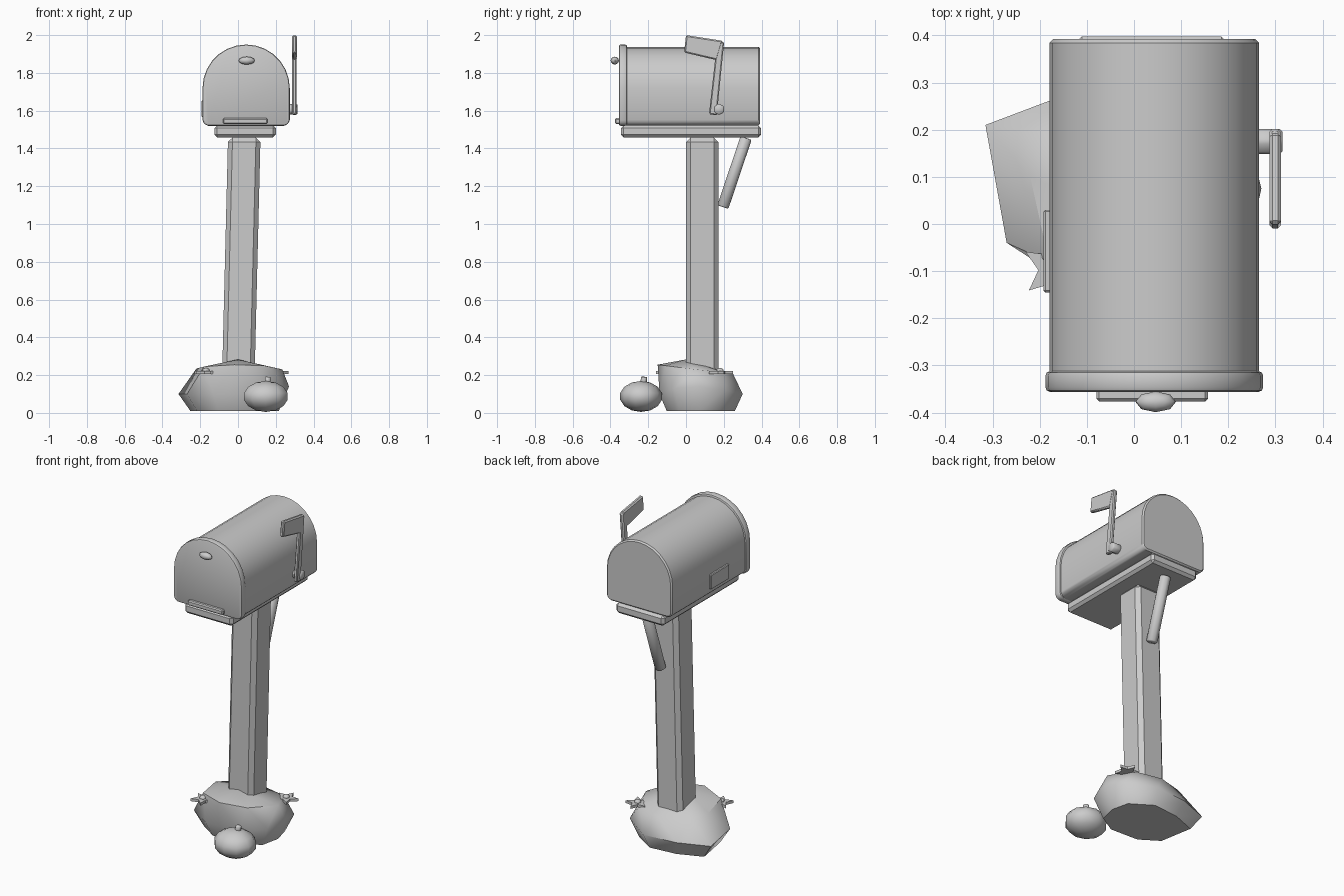
import bpy, bmesh, math
from mathutils import Vector, Matrix

if "Cube" in bpy.data.objects:
    bpy.data.objects.remove(bpy.data.objects["Cube"])


def finish(name, bm, bevel=0, segs=1, angle=35):
    bmesh.ops.recalc_face_normals(bm, faces=bm.faces)
    if bevel:
        edges = [e for e in bm.edges if e.calc_face_angle(0) > 0.6]
        bmesh.ops.bevel(bm, geom=edges, offset=bevel, segments=segs,
                        affect='EDGES', profile=0.5, clamp_overlap=True)
    me = bpy.data.meshes.new(name)
    bm.to_mesh(me)
    bm.free()
    ob = bpy.data.objects.new(name, me)
    bpy.context.collection.objects.link(ob)
    bpy.ops.object.select_all(action='DESELECT')
    ob.select_set(True)
    bpy.context.view_layer.objects.active = ob
    bpy.ops.object.shade_smooth_by_angle(angle=math.radians(angle))
    return ob


def box(name, lo, hi, bevel=0.0, segs=1):
    lo, hi = Vector(lo), Vector(hi)
    bm = bmesh.new()
    bmesh.ops.create_cube(bm, size=1, matrix=Matrix.Translation((lo + hi) / 2)
                          @ Matrix.Diagonal((*(hi - lo), 1)))
    return finish(name, bm, bevel, segs)


def prism(name, pts, vec, bevel=0.0, segs=1):
    bm = bmesh.new()
    f = bm.faces.new([bm.verts.new(p) for p in pts])
    r = bmesh.ops.extrude_face_region(bm, geom=[f])
    bmesh.ops.translate(bm, vec=vec, verts=[v for v in r['geom']
                                            if isinstance(v, bmesh.types.BMVert)])
    return finish(name, bm, bevel, segs)


def rod(name, a, b, r, sides=8, bevel=0.0):
    a, b = Vector(a), Vector(b)
    d = b - a
    bm = bmesh.new()
    bmesh.ops.create_cone(bm, cap_ends=True, segments=sides, radius1=r, radius2=r,
                          depth=d.length, matrix=Matrix.Translation((a + b) / 2)
                          @ d.to_track_quat('Z', 'Y').to_matrix().to_4x4())
    return finish(name, bm, bevel, 1, 50)


def ball(name, c, size, u=8, v=6, angle=60):
    bm = bmesh.new()
    bmesh.ops.create_uvsphere(bm, u_segments=u, v_segments=v, radius=1,
                              matrix=Matrix.Translation(c) @ Matrix.Diagonal((*size, 1)))
    return finish(name, bm, 0, 1, angle)


def arch(hw, z0, z1, y, cx=0.043, c=0.03, n=14):
    # straight sides, round top, rounded lower corners
    zc = z1 - hw
    pts = [(cx + hw * math.cos(math.pi * i / n), y, zc + hw * math.sin(math.pi * i / n))
           for i in range(n + 1)]
    for s, order in ((-1, (0, 1, 2)), (1, (2, 1, 0))):
        for k in order:
            t = k * math.pi / 4
            pts.append((cx + s * (hw - c + c * math.cos(t)), y, z0 + c - c * math.sin(t)))
    return pts


# Letter box body and front lid
prism("box_body", arch(0.222, 1.522, 1.937, -0.33), (0, 0.722, 0), 0.008)
prism("front_lid", arch(0.231, 1.52, 1.95, -0.356), (0, 0.044, 0), 0.01, 2)
ball("lid_knob", (0.046, -0.377, 1.865), (0.043, 0.022, 0.021))
box("lid_handle", (-0.08, -0.376, 1.53), (0.157, -0.345, 1.56), 0.006)
box("side_plate", (-0.192, -0.145, 1.565), (-0.17, 0.03, 1.655), 0.004)

# Shelf, leaning post and brace
box("shelf", (-0.125, -0.345, 1.458), (0.2, 0.398, 1.522), 0.015)
post = box("post", (-0.086, 0.0, 0.15), (0.086, 0.172, 1.458), 0.024)
for v in post.data.vertices:
    v.co.x += 0.002 + 0.031 * (v.co.z - 0.2) / 1.25
rod("brace", (0.04, 0.318, 1.455), (0.036, 0.195, 1.09), 0.033, 8, 0.006)

# Signal flag
rod("flag_pivot", (0.25, 0.175, 1.607), (0.315, 0.175, 1.607), 0.031, 6, 0.006)
prism("flag_arm", [(0.287, 0.122, 1.582), (0.287, 0.163, 1.575),
                   (0.287, 0.202, 1.963), (0.287, 0.165, 1.97)], (0.024, 0, 0), 0.006)
prism("flag_plate", [(0.287, -0.01, 1.908), (0.287, 0.165, 1.867),
                     (0.287, 0.195, 1.97), (0.287, 0.0, 2.0)], (0.025, 0, 0), 0.007)

# Faceted base rock: hull of a few rings
mid = [(-.315, .21, .10), (-.27, -.04, .10), (-.13, -.13, .1), (.1, -.14, .1),
       (.24, -.06, .13), (.27, .075, .14), (.24, .2, .12), (.08, .3, .1), (-.13, .28, .1)]
top = [(-.22, .1, .235), (-.18, -.08, .245), (-.02, -.15, .255), (.14, -.11, .25),
       (.235, .05, .23), (.17, .2, .215), (.01, .25, .205), (-.16, .19, .22), (0, 0, .283)]
low = [(x * .8, .07 + (y - .07) * .82, .01) for x, y, z in mid]
bm = bmesh.new()
for p in mid + top + low:
    bm.verts.new(p)
bmesh.ops.convex_hull(bm, input=bm.verts[:])
bmesh.ops.delete(bm, geom=[v for v in bm.verts if not v.link_faces], context='VERTS')
finish("base_rock", bm, 0, 1, 45)

# Small round fruit with stem
ball("small_pumpkin", (0.147, -0.238, 0.087), (0.125, 0.113, 0.082), 10, 7)
rod("pumpkin_stem", (0.155, -0.225, 0.15), (0.16, -0.222, 0.19), 0.018, 6, 0.003)

# Star flowers on the rock
for side, c, turn in (("left", (-0.17, -0.095, 0.206), 2.6), ("right", (0.2, 0.18, 0.206), 0.3)):
    star = []
    for i in range(10):
        r = 0.07 if i % 2 == 0 else 0.033
        a = turn + i * math.pi / 5
        star.append((c[0] + r * math.cos(a), c[1] + r * math.sin(a), c[2]))
    prism(side + "_flower", star, (0, 0, 0.016))
    ball(side + "_flower_centre", (c[0], c[1], c[2] + 0.018), (0.02, 0.02, 0.014), 8, 5)
